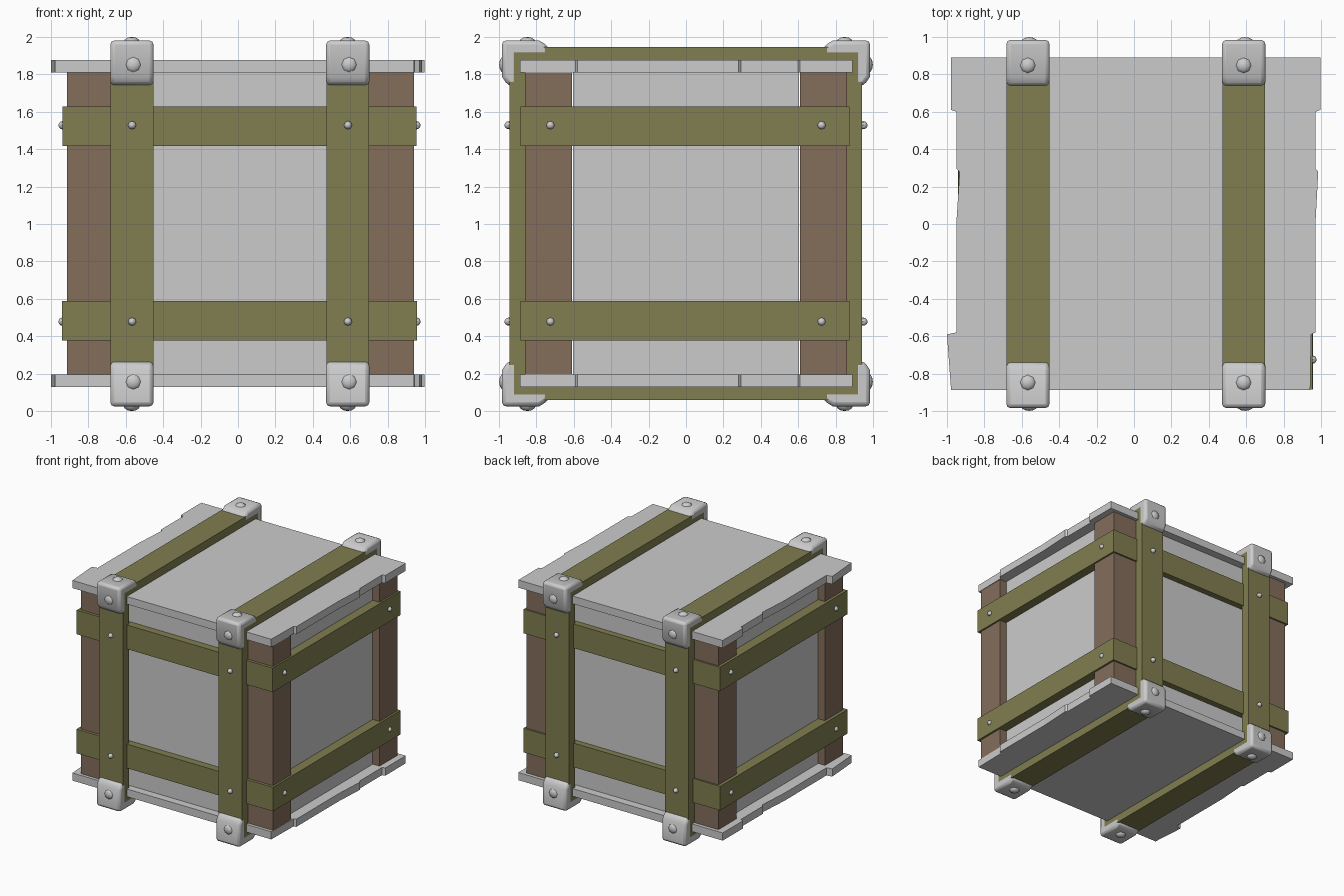
import bpy, bmesh
from math import pi
from mathutils import Matrix, Vector

if "Cube" in bpy.data.objects:
    bpy.data.objects.remove(bpy.data.objects["Cube"])


def material(name, rgb):
    m = bpy.data.materials.new(name)
    m.diffuse_color = (*rgb, 1)
    m.use_nodes = True
    m.node_tree.nodes["Principled BSDF"].inputs["Base Color"].default_value = m.diffuse_color
    return m


OLIVE = material("olive_strap", (0.22, 0.21, 0.08))
BROWN = material("brown_wood", (0.23, 0.155, 0.105))


def finish(bm, name, mat=None):
    bmesh.ops.recalc_face_normals(bm, faces=bm.faces)
    me = bpy.data.meshes.new(name)
    bm.to_mesh(me)
    bm.free()
    ob = bpy.data.objects.new(name, me)
    bpy.context.collection.objects.link(ob)
    if mat:
        me.materials.append(mat)
    return ob


def smooth(ob, angle):
    bpy.ops.object.select_all(action='DESELECT')
    bpy.context.view_layer.objects.active = ob
    ob.select_set(True)
    bpy.ops.object.shade_smooth_by_angle(angle=angle)


def box(name, x, y, z, mat=None):
    bm = bmesh.new()
    bmesh.ops.create_cube(bm, size=1)
    for v in bm.verts:
        v.co = [(a + b) / 2 + c * (b - a) for (a, b), c in zip((x, y, z), v.co)]
    return finish(bm, name, mat)


def extrude(name, pts, offset, mat=None):
    bm = bmesh.new()
    f = bm.faces.new([bm.verts.new(p) for p in pts])
    r = bmesh.ops.extrude_face_region(bm, geom=[f])
    moved = [e for e in r['geom'] if isinstance(e, bmesh.types.BMVert)]
    bmesh.ops.translate(bm, vec=offset, verts=moved)
    bm.faces.ensure_lookup_table()
    return finish(bm, name, mat)


def ring(name, outer, inner, offset, mat):
    bm = bmesh.new()
    d = Vector(offset)
    loops = []
    for pts in (outer, inner):
        loops.append([bm.verts.new(p) for p in pts])
        loops.append([bm.verts.new(Vector(p) + d) for p in pts])
    oa, ob, ia, ib = loops
    for i in range(4):
        j = (i + 1) % 4
        for a, b in ((oa, ob), (ob, ib), (ib, ia), (ia, oa)):
            bm.faces.new((a[i], a[j], b[j], b[i]))
    return finish(bm, name, mat)


def rect(a0, a1, b0, b1):
    return [(a0, b0), (a1, b0), (a1, b1), (a0, b1)]


def bolt(name, pos, normal, r, h):
    # low dome, base sunk into its support
    bm = bmesh.new()
    bmesh.ops.create_uvsphere(bm, u_segments=8, v_segments=6, radius=1)
    rot = Vector(normal).to_track_quat('Z', 'Y').to_matrix().to_4x4()
    bm.transform(Matrix.Translation(pos) @ rot @ Matrix.Diagonal((r, r, h, 1)))
    smooth(finish(bm, name), 0.7)


# lids: plank ends stepped along both sides
LID = [(-0.978, -0.887), (0.942, -0.887), (0.947, -0.59), (0.97, -0.58), (0.97, 0),
       (0.985, 0.28), (0.97, 0.295), (0.97, 0.6), (0.997, 0.61), (0.997, 0.89),
       (-0.978, 0.89), (-0.978, 0.61), (-0.95, 0.6), (-0.95, 0.295), (-0.932, 0.28),
       (-0.95, 0), (-0.95, -0.58), (-1.0, -0.59)]
for name, z in (("bottom_lid", 0.129), ("top_lid", 1.81)):
    extrude(name, [(x, y, z) for x, y in LID], (0, 0, 0.067))

# recessed panels on the sides, front and back
for x in ((-0.85, -0.80), (0.825, 0.875)):
    box("side_panel", x, (-0.605, 0.605), (0.18, 1.83))
for y in ((-0.82, -0.77), (0.77, 0.82)):
    box("front_back_panel", (-0.68, 0.70), y, (0.18, 1.83))

# corner posts
for x in ((-0.915, -0.665), (0.69, 0.94)):
    for y in ((-0.86, -0.61), (0.61, 0.86)):
        box("corner_post", x, y, (0.185, 1.82), BROWN)

# horizontal bands around the body
for z, e in ((0.377, 0.003), (1.417, 0)):
    outer = rect(-0.939 - e, 0.955 + e, -0.885, 0.875)
    inner = rect(-0.85, 0.867, -0.80, 0.79)
    ring("horizontal_band", [(*p, z) for p in outer], [(*p, z) for p in inner],
         (0, 0, 0.21), OLIVE)

# vertical straps, their corner brackets and bolts
BRACKET = [(0.735, 1.90), (0.735, 1.953), (0.785, 1.984), (0.984, 1.984),
           (0.984, 1.79), (0.952, 1.743), (0.90, 1.743), (0.90, 1.90)]
for x0 in (-0.682, 0.472):
    xc = x0 + 0.114
    outer, inner = rect(-0.943, 0.94, 0.058, 1.947), rect(-0.855, 0.855, 0.145, 1.865)
    ring("vertical_strap", [(x0, *p) for p in outer], [(x0, *p) for p in inner],
         (0.229, 0, 0), OLIVE)
    for sy in (-1, 1):
        for sz in (-1, 1):
            pts = [(x0 - 0.001, sy * y, 1.003 + sz * (z - 1.006)) for y, z in BRACKET]
            b = extrude("corner_bracket", pts, (0.231, 0, 0))
            m = b.modifiers.new("rounding", 'BEVEL')
            m.width, m.segments, m.limit_method = 0.022, 2, 'ANGLE'
            m.angle_limit = 0.7
            smooth(b, pi / 4)
            bolt("bracket_side_bolt", (xc + 0.008, sy * 0.973, 1.004 + sz * 0.848),
                 (0, sy, 0), 0.045, 0.026)
            bolt("bracket_cap_bolt", (xc, sy * 0.848, 1.0 + sz * 0.97),
                 (0, 0, sz), 0.045, 0.03)
        for z in (0.478, 1.528):
            bolt("strap_bolt", (xc + 0.002, sy * 0.945, z), (0, sy, 0), 0.022, 0.026)

# bolts through the side bands into the posts
for sx in (-1, 1):
    for y in (-0.725, 0.725):
        for z in (0.478, 1.528):
            bolt("band_bolt", (0.008 + sx * 0.948, y, z), (sx, 0, 0), 0.022, 0.02)
